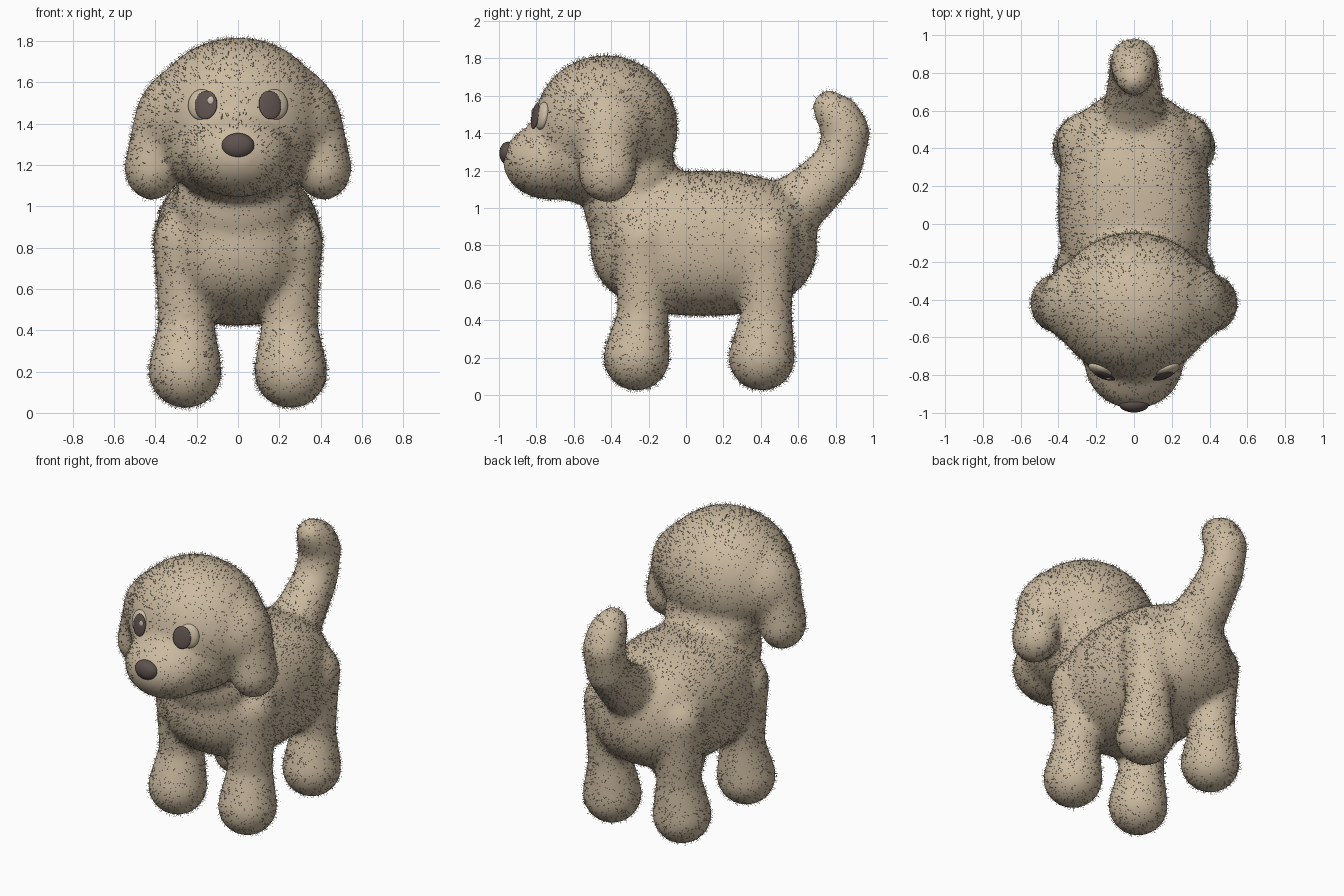
import bpy, bmesh, random
from math import radians
from mathutils import Matrix, Vector

random.seed(4)
if "Cube" in bpy.data.objects:
    bpy.data.objects.remove(bpy.data.objects["Cube"], do_unlink=True)


def material(name, rgb):
    m = bpy.data.materials.new(name)
    m.use_nodes = True
    m.diffuse_color = (*rgb, 1)
    bsdf = m.node_tree.nodes["Principled BSDF"]
    bsdf.inputs["Base Color"].default_value = (*rgb, 1)
    bsdf.inputs["Roughness"].default_value = 0.8
    return m


TAN = material("tan_plush", (0.6, 0.49, 0.35))
DARK = material("dark_brown", (0.115, 0.085, 0.077))
LID = material("pale_tan", (0.6, 0.5, 0.37))
GLINT = material("eye_glint", (0.64, 0.56, 0.47))

# One unit sphere, reused by every rounded part
bm = bmesh.new()
bmesh.ops.create_uvsphere(bm, u_segments=28, v_segments=16, radius=1)
bm.verts.index_update()
BALL_POINTS = [v.co.copy() for v in bm.verts]
BALL_FACES = [[v.index for v in f.verts] for f in bm.faces]
bm.free()


def add_blob(points, faces, centre, radii, power=2.0, turn=Matrix()):
    """Ellipsoid; a power above two makes it boxier."""
    start = len(points)
    place = Matrix.Translation(centre) @ turn @ Matrix.Diagonal((*radii, 1))
    for co in BALL_POINTS:
        norm = sum(abs(c) ** power for c in co) ** (1 / power)
        points.append(place @ (co / norm))
    faces.extend([start + i for i in f] for f in BALL_FACES)


def add_limb(points, faces, stations, squash=1.0, steps=4):
    """Chain of blobs through (x, y, z, radius) stations."""
    for a, b in zip(stations, stations[1:]):
        for i in range(steps):
            x, y, z, r = Vector(a).lerp(Vector(b), i / steps)
            add_blob(points, faces, (x, y, z), (r * squash, r, r))
    x, y, z, r = stations[-1]
    add_blob(points, faces, (x, y, z), (r * squash, r, r))


def make_object(name, points, faces, mat):
    mesh = bpy.data.meshes.new(name)
    mesh.from_pydata(points, [], faces)
    mesh.materials.append(mat)
    mesh.shade_smooth()
    obj = bpy.data.objects.new(name, mesh)
    bpy.context.collection.objects.link(obj)
    return obj


def blob_object(name, mat, centre, radii, turn=Matrix()):
    points, faces = [], []
    add_blob(points, faces, centre, radii, turn=turn)
    make_object(name, points, faces, mat)


# Plush body: overlapping volumes fused into one soft skin
pts, fcs = [], []
add_blob(pts, fcs, (0, 0.095, 0.81), (0.395, 0.6, 0.38), power=2.4)   # torso
add_blob(pts, fcs, (0, -0.29, 1.0), (0.3, 0.25, 0.24))                # neck
add_blob(pts, fcs, (0, -0.26, 1.17), (0.3, 0.21, 0.2))                # nape
add_blob(pts, fcs, (0, -0.43, 1.43), (0.42, 0.38, 0.38))              # cranium
add_blob(pts, fcs, (0, -0.5, 1.28), (0.35, 0.34, 0.255))              # cheeks
add_blob(pts, fcs, (0, -0.72, 1.25), (0.26, 0.255, 0.2))              # muzzle
add_blob(pts, fcs, (0, -0.68, 1.4), (0.16, 0.17, 0.1))                # nose bridge
add_limb(pts, fcs, [(0, 0.53, 0.97, 0.17), (0, 0.67, 1.08, 0.145),    # tail
                    (0, 0.815, 1.23, 0.125), (0, 0.86, 1.4, 0.12),
                    (0, 0.82, 1.48, 0.115), (0, 0.765, 1.54, 0.085)])
for s in (1, -1):
    # ears, spreading into the sides of the head
    add_blob(pts, fcs, (s * 0.22, -0.42, 1.42), (0.27, 0.24, 0.25))
    add_limb(pts, fcs, [(s * 0.31, -0.42, 1.53, 0.13), (s * 0.375, -0.42, 1.42, 0.14),
                        (s * 0.415, -0.42, 1.185, 0.15)], squash=0.86)
    # legs with round paws
    for top_y, paw_y in ((-0.23, -0.265), (0.43, 0.405)):
        add_limb(pts, fcs, [(s * 0.245, top_y, 0.83, 0.16), (s * 0.25, top_y, 0.65, 0.14),
                            (s * 0.25, top_y, 0.42, 0.13), (s * 0.255, paw_y, 0.2, 0.172)])
body = make_object("plush_body", pts, fcs, TAN)
remesh = body.modifiers.new("fuse", "REMESH")
remesh.mode = "VOXEL"
remesh.voxel_size = 0.02
soft = body.modifiers.new("soften", "SMOOTH")
soft.factor = 0.5
soft.iterations = 22
fill = body.modifiers.new("plump", "DISPLACE")
fill.strength = 0.008
fill.mid_level = 0

# Apply the modifiers so the fur can grow from the finished skin
graph = bpy.context.evaluated_depsgraph_get()
skin = bpy.data.meshes.new_from_object(body.evaluated_get(graph))
body.modifiers.clear()
body.data = skin
skin.materials.clear()
skin.materials.append(TAN)
skin.shade_smooth()

# Fur: short thin strands standing out of the skin, clear of eyes and nose
patches = [(p.center.copy(), p.normal.copy(), p.area) for p in skin.polygons]
pts, fcs = [], []
for centre, normal, _ in random.choices(patches, weights=[p[2] for p in patches], k=22000):
    near_eye = (abs(abs(centre.x) - 0.17) < 0.08 and abs(centre.z - 1.49) < 0.1
                and centre.y < -0.7)
    near_nose = centre.y < -0.93 and abs(centre.x) < 0.09
    if near_eye or near_nose:
        continue
    drift = Vector([random.uniform(-0.01, 0.01) for _ in range(3)])
    root = centre + drift - normal * drift.dot(normal)
    lean = Vector([random.gauss(0, 0.2) for _ in range(3)])
    tip = root + (normal + lean).normalized() * random.uniform(0.01, 0.027)
    tip.z = max(tip.z, 0)
    side = normal.cross(Vector([random.gauss(0, 1) for _ in range(3)])).normalized() * 0.001
    fcs.append([len(pts), len(pts) + 1, len(pts) + 2])
    pts += [root - side, root + side, tip]
make_object("fur", pts, fcs, TAN)

# Nose
blob_object("nose", DARK, (0, -0.952, 1.292), (0.08, 0.046, 0.062))

# Eyes: pale surround with a dark disc
for s, label in ((1, "left"), (-1, "right")):
    turn = Matrix.Rotation(radians(s * 18), 4, "Z") @ Matrix.Rotation(radians(-10), 4, "X")
    blob_object(label + "_eye_surround", LID, (s * 0.178, -0.768, 1.492),
                (0.066, 0.032, 0.075), turn)
    blob_object(label + "_eye", DARK, (s * 0.155, -0.806, 1.49),
                (0.057, 0.012, 0.07), turn)

# Glint on the right eye
blob_object("eye_glint", GLINT, (-0.132, -0.82, 1.512), (0.016, 0.006, 0.02))
